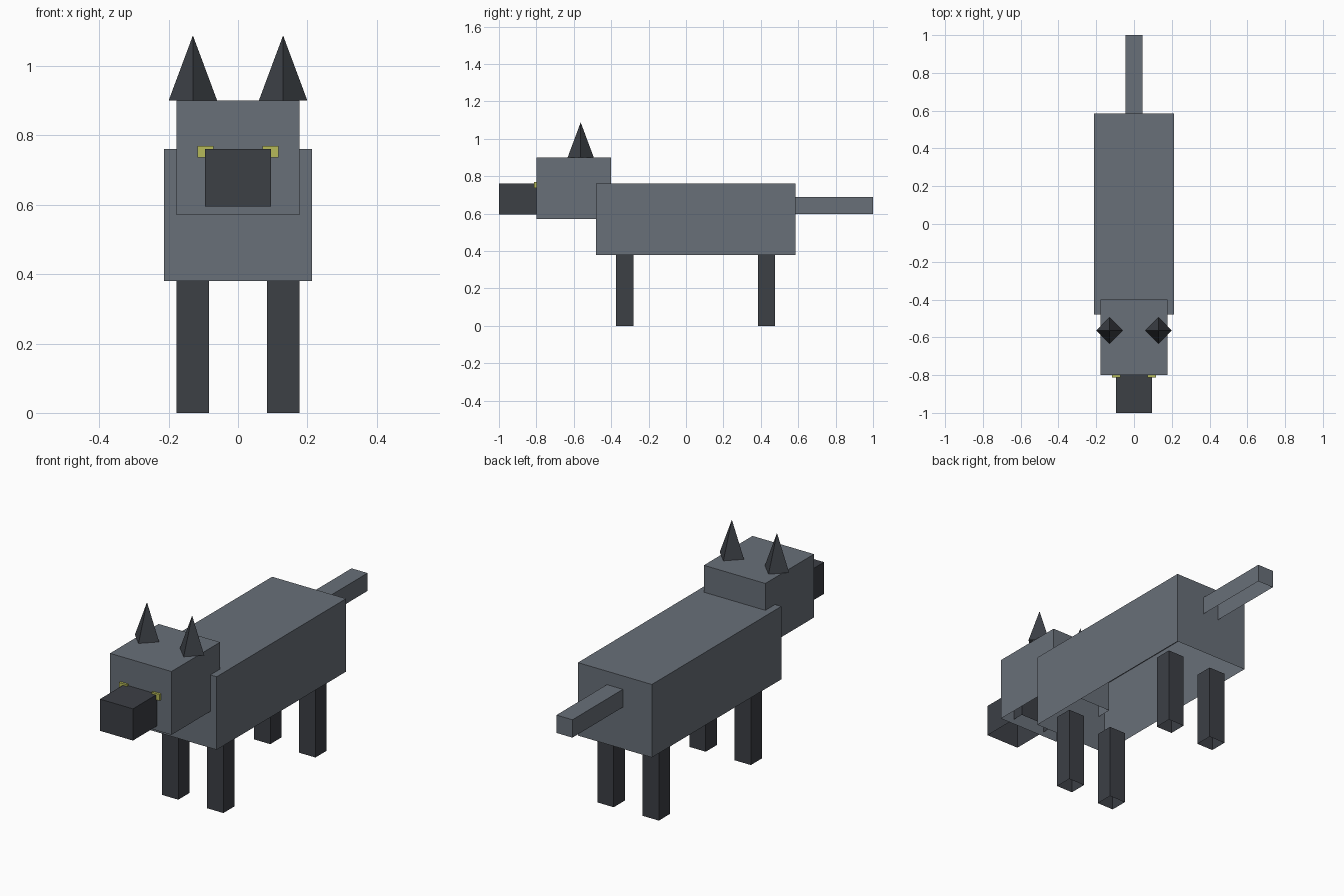
import bpy, bmesh
from mathutils import Matrix, Vector

if "Cube" in bpy.data.objects:
    bpy.data.objects.remove(bpy.data.objects["Cube"])


def material(name, rgb):
    m = bpy.data.materials.new(name)
    m.diffuse_color = (*rgb, 1)
    m.use_nodes = True
    m.node_tree.nodes["Principled BSDF"].inputs["Base Color"].default_value = m.diffuse_color
    return m


FUR = material("grey_fur", (0.14, 0.16, 0.19))
DARK = material("dark_fur", (0.045, 0.05, 0.06))
YELLOW = material("yellow", (0.47, 0.49, 0.10))


def finish(name, bm, mat):
    # The undersides are open on every part
    bm.normal_update()
    down = [f for f in bm.faces if f.normal.z < -0.9]
    bmesh.ops.delete(bm, geom=down, context='FACES')
    me = bpy.data.meshes.new(name)
    bm.to_mesh(me)
    bm.free()
    me.materials.append(mat)
    bpy.context.collection.objects.link(bpy.data.objects.new(name, me))


def box(name, x, y, z, mat):
    lo, hi = Vector((x[0], y[0], z[0])), Vector((x[1], y[1], z[1]))
    bm = bmesh.new()
    bmesh.ops.create_cube(bm, size=1, matrix=Matrix.Translation((lo + hi) / 2)
                          @ Matrix.Diagonal((*(hi - lo), 1)))
    finish(name, bm, mat)


def ear(name, x):
    bm = bmesh.new()
    bmesh.ops.create_cone(bm, cap_ends=True, segments=4, radius1=0.07, radius2=0,
                          depth=0.188, matrix=Matrix.Translation((x, -0.563, 0.994)))
    finish(name, bm, DARK)


# Torso, head, muzzle and tail
box("body", (-0.213, 0.213), (-0.48, 0.585), (0.38, 0.76), FUR)
box("head", (-0.177, 0.177), (-0.80, -0.40), (0.57, 0.90), FUR)
box("snout", (-0.095, 0.095), (-1.0, -0.74), (0.595, 0.76), DARK)
box("tail", (-0.046, 0.046), (0.585, 1.0), (0.597, 0.69), FUR)

# Mirrored legs, eyes and ears
for side, s in (("left", -1), ("right", 1)):
    leg_x = sorted((s * 0.083, s * 0.177))
    box(f"front_leg_{side}", leg_x, (-0.373, -0.281), (0, 0.39), DARK)
    box(f"back_leg_{side}", leg_x, (0.384, 0.476), (0, 0.39), DARK)
    box(f"eye_{side}", sorted((s * 0.071, s * 0.117)), (-0.812, -0.79), (0.736, 0.769), YELLOW)
    ear(f"ear_{side}", s * 0.13)
